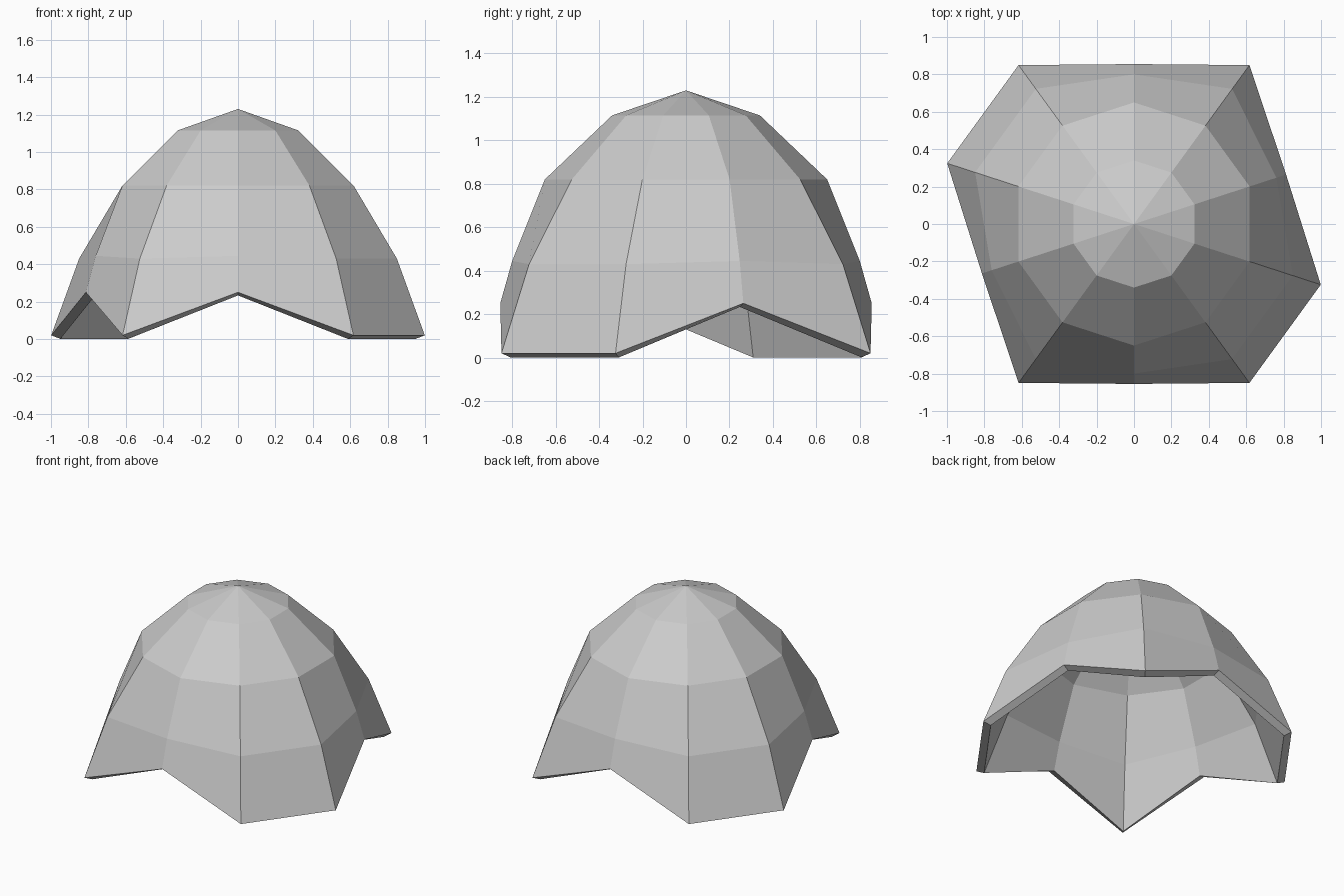
import bpy
import math

if "Cube" in bpy.data.objects:
    bpy.data.objects.remove(bpy.data.objects["Cube"])

SIDES = 10
NOTCHES = {18, 90, 198, 270}  # angles where the rim is cut up into an arch

# Rings from crown to rim: (radius, z) at the points and at the notches
RINGS = [
    ((0.34, 1.115), (0.34, 1.115)),
    ((0.65, 0.82), (0.65, 0.82)),
    ((0.893, 0.43), (0.80, 0.445)),
    ((1.05, 0.02), (0.855, 0.25)),
]

# Shell surface: apex fan followed by ring strips
verts = [(0, 0, 1.23)]
for point, notch in RINGS:
    for i in range(SIDES):
        deg = 18 + 36 * i
        r, z = notch if deg in NOTCHES else point
        a = math.radians(deg)
        verts.append((r * math.cos(a), r * math.sin(a), z))

faces = []
for i in range(SIDES):
    j = (i + 1) % SIDES
    faces.append((0, 1 + i, 1 + j))
    for k in range(len(RINGS) - 1):
        a, b = 1 + k * SIDES, 1 + (k + 1) * SIDES
        faces.append((a + i, b + i, b + j, a + j))

mesh = bpy.data.meshes.new("dome_shell")
mesh.from_pydata(verts, [], faces)
mesh.update()
dome = bpy.data.objects.new("dome_shell", mesh)
bpy.context.collection.objects.link(dome)

# Wall thickness, grown inwards
wall = dome.modifiers.new("wall", 'SOLIDIFY')
wall.thickness = 0.055
wall.offset = -1
